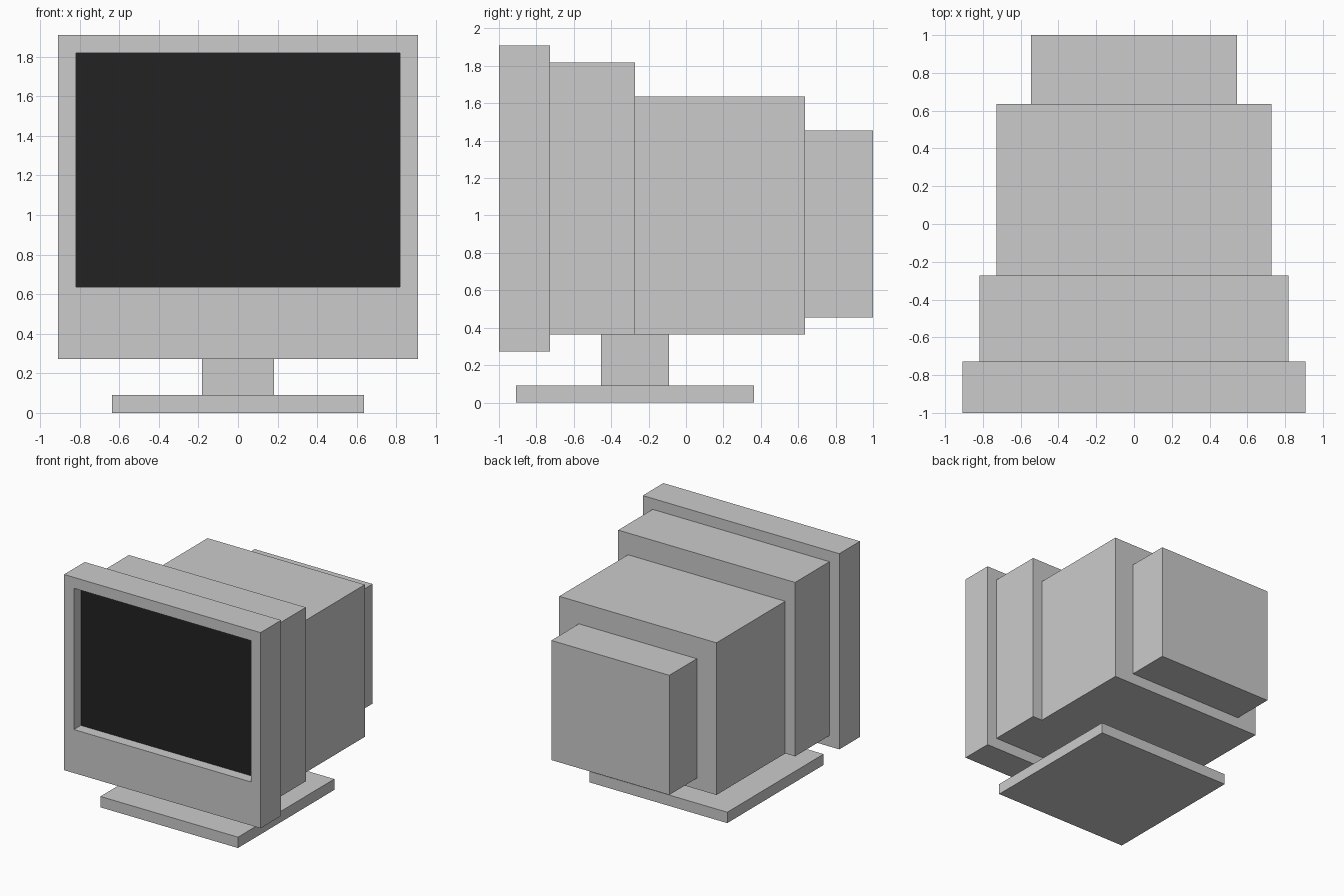
import bpy
import bmesh
from mathutils import Vector

cube = bpy.data.objects.get("Cube")
if cube:
    bpy.data.objects.remove(cube, do_unlink=True)

U = 1 / 11  # the design sits on an even module


def material(name, rgb):
    m = bpy.data.materials.new(name)
    m.use_nodes = True
    m.diffuse_color = (*rgb, 1)
    m.node_tree.nodes["Principled BSDF"].inputs["Base Color"].default_value = (*rgb, 1)
    return m


casing = material("casing grey", (0.6, 0.6, 0.6))
glass = material("screen black", (0.0165, 0.0165, 0.0165))


def box(name, half_width, y0, y1, z0, z1, shape=None):
    """Box symmetric in x, measured in modules; shape edits the mesh."""
    bm = bmesh.new()
    bmesh.ops.create_cube(bm, size=1)
    for v in bm.verts:
        v.co = Vector((v.co.x * 2 * half_width,
                       y0 + (v.co.y + 0.5) * (y1 - y0),
                       z0 + (v.co.z + 0.5) * (z1 - z0))) * U
    if shape:
        shape(bm)
    mesh = bpy.data.meshes.new(name)
    bm.to_mesh(mesh)
    bm.free()
    mesh.materials.append(casing)
    obj = bpy.data.objects.new(name, mesh)
    bpy.context.collection.objects.link(obj)
    return obj


def recess_screen(bm):
    """Inset the front face, deepen the chin, then sink the screen."""
    bm.normal_update()
    front = min(bm.faces, key=lambda f: f.normal.y)
    bmesh.ops.inset_region(bm, faces=[front], thickness=U, use_even_offset=True)
    middle = front.calc_center_median().z
    for v in front.verts:
        if v.co.z < middle:
            v.co.z = 7 * U
    bmesh.ops.inset_region(bm, faces=[front], thickness=0, depth=0)
    for v in front.verts:
        v.co.y += U
    front.material_index = 1


# Front frame with the sunken screen
frame = box("screen_frame", 10, -11, -8, 3, 21, recess_screen)
frame.data.materials.append(glass)

# Stepped housing behind the frame
box("front_housing", 9, -8, -3, 4, 20)
box("main_housing", 8, -3, 7, 4, 18)
box("rear_housing", 6, 7, 11, 5, 16)

# Stand
box("stand_neck", 2, -5, -1, 1, 4)
box("stand_base", 7, -10, 4, 0, 1)
